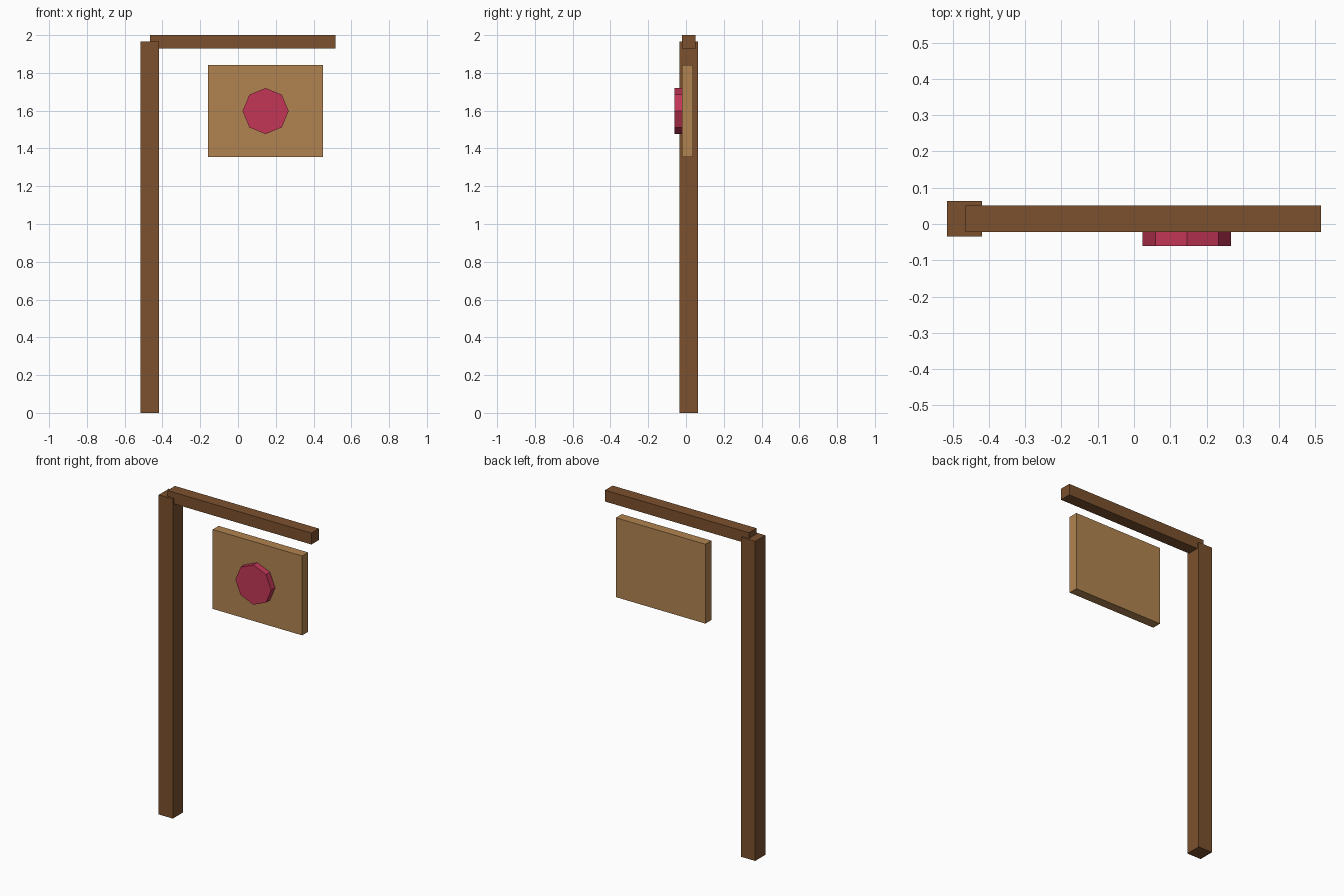
import bpy
import math

if "Cube" in bpy.data.objects:
    bpy.data.objects.remove(bpy.data.objects["Cube"])


def material(name, color):
    mat = bpy.data.materials.new(name)
    mat.diffuse_color = (*color, 1.0)
    mat.use_nodes = True
    mat.node_tree.nodes["Principled BSDF"].inputs["Base Color"].default_value = mat.diffuse_color
    return mat


dark_wood = material("dark_wood", (0.20, 0.082, 0.027))
light_wood = material("light_wood", (0.44, 0.23, 0.08))
crimson = material("crimson", (0.54, 0.037, 0.095))


def box(name, low, high, mat):
    """Box between two opposite corners."""
    bpy.ops.mesh.primitive_cube_add(size=1)
    obj = bpy.context.object
    obj.name = name
    for v in obj.data.vertices:
        v.co = [(l + h) / 2 + c * (h - l) for l, h, c in zip(low, high, v.co)]
    obj.data.materials.append(mat)
    return obj


# Upright post and the arm across its top
box("post", (-0.515, -0.035, 0.0), (-0.419, 0.063, 1.965), dark_wood)
box("top_arm", (-0.465, -0.022, 1.93), (0.515, 0.051, 2.0), dark_wood)

# Sign board below the arm
box("sign_board", (-0.158, -0.021, 1.354), (0.451, 0.037, 1.842), light_wood)

# Eight-sided emblem on the front of the board
front, back = -0.06, 0.0
bpy.ops.mesh.primitive_cylinder_add(
    vertices=8, radius=0.122, depth=back - front,
    location=(0.146, (front + back) / 2, 1.598),
    rotation=(math.pi / 2, 0, 0))
emblem = bpy.context.object
emblem.name = "round_emblem"
emblem.data.materials.append(crimson)
